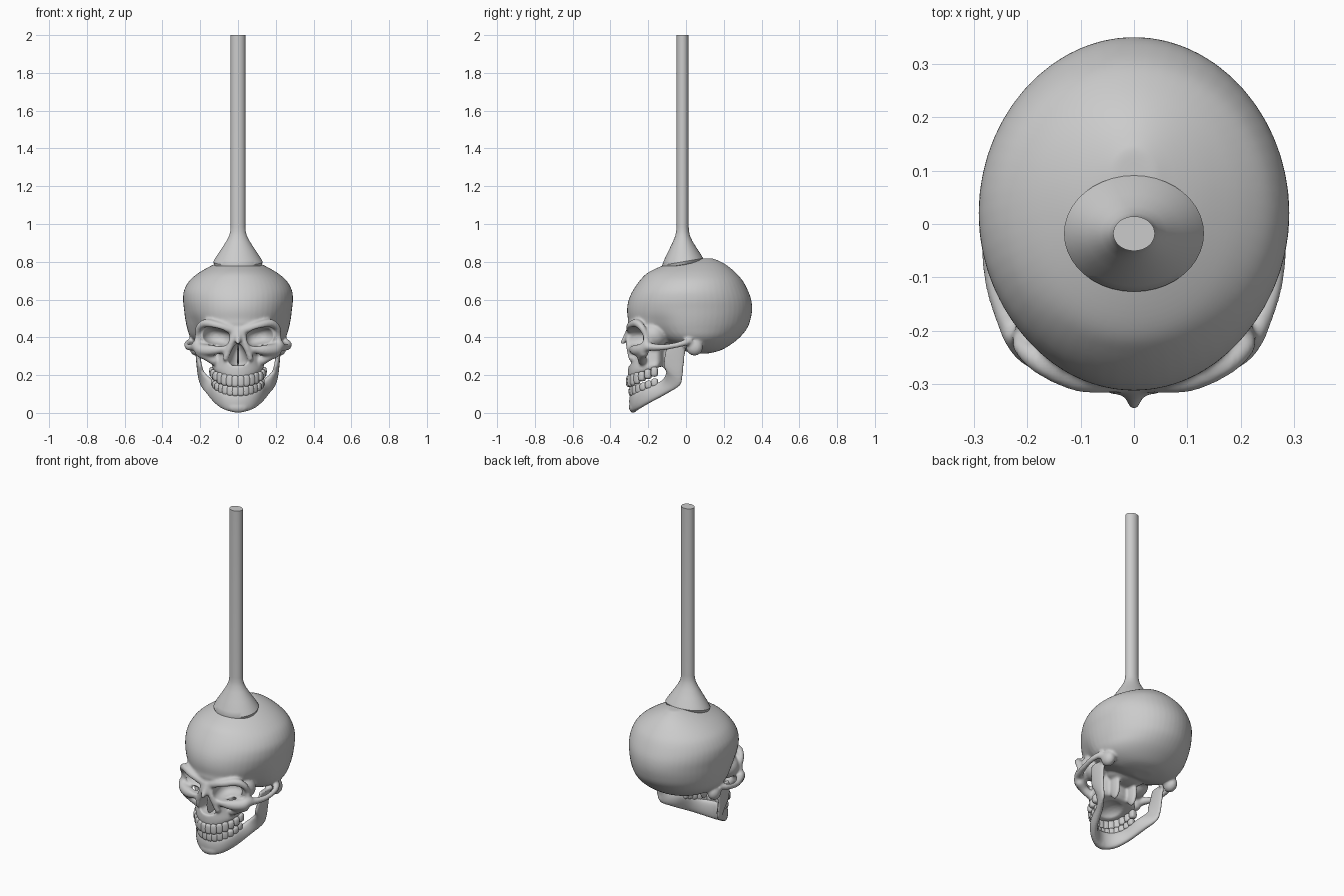
import bpy, bmesh, math
from mathutils import Matrix, Vector

if "Cube" in bpy.data.objects:
    bpy.data.objects.remove(bpy.data.objects["Cube"])


def spline(rows, n):
    """Catmull-Rom through rows of numbers, n steps per segment."""
    out = []
    for i in range(len(rows) - 1):
        p0, p1 = rows[max(i - 1, 0)], rows[i]
        p2, p3 = rows[i + 1], rows[min(i + 2, len(rows) - 1)]
        for s in range(n):
            t = s / n
            out.append([.5 * (2*b + (c - a)*t + (2*a - 5*b + 4*c - d)*t*t + (3*b - a - 3*c + d)*t**3)
                        for a, b, c, d in zip(p0, p1, p2, p3)])
    return out + [list(rows[-1])]


def skin(bm, rings):
    for r, q in zip(rings, rings[1:]):
        for i in range(len(r)):
            j = (i + 1) % len(r)
            bm.faces.new((r[i], r[j], q[j], q[i]))
    bm.faces.new(rings[0])
    bm.faces.new(rings[-1])
    return [v for r in rings for v in r]


def loft(bm, rows, n=5, seg=56):
    """Horizontal slices: z, front y, widest y, back y, half width."""
    rings = []
    for z, yf, yc, yb, w in spline(rows, n):
        ring = []
        for i in range(seg):
            a = 2 * math.pi * i / seg
            c = math.cos(a)
            ring.append(bm.verts.new((w * math.sin(a), yc + c * (yc - yf if c < 0 else yb - yc), z)))
        rings.append(ring)
    return skin(bm, rings)


def blob(bm, loc, size, ry=0, rz=0, power=1, sub=3):
    """Ellipsoid (boxier when power < 1), mirrored when off centre."""
    for sx in ((1, -1) if abs(loc[0]) > 1e-6 else (1,)):
        m = (Matrix.Diagonal((sx, 1, 1, 1)) @ Matrix.Translation(loc) @ Matrix.Rotation(rz, 4, 'Z')
             @ Matrix.Rotation(ry, 4, 'Y') @ Matrix.Diagonal((*size, 1)))
        for v in bmesh.ops.create_icosphere(bm, subdivisions=sub, radius=1)['verts']:
            v.co = m @ Vector([math.copysign(abs(c) ** power, c) for c in v.co])


def bone(bm, pts, n=6):
    """Rounded bar along x, y, z, radius points."""
    for x, y, z, r in spline(pts, n):
        blob(bm, (x, y, z), (r, r, r), sub=2)


def finish(name, bm, angle=40):
    bmesh.ops.recalc_face_normals(bm, faces=bm.faces)
    me = bpy.data.meshes.new(name)
    bm.to_mesh(me)
    bm.free()
    for p in me.polygons:
        p.use_smooth = True
    me.set_sharp_from_angle(angle=math.radians(angle))
    ob = bpy.data.objects.new(name, me)
    bpy.context.scene.collection.objects.link(ob)
    return ob


def remesh(ob, size):
    m = ob.modifiers.new("fuse", 'REMESH')
    m.mode = 'VOXEL'
    m.voxel_size = size
    m.use_smooth_shade = True


def soften(ob, count):
    m = ob.modifiers.new("soften", 'SMOOTH')
    m.factor = .5
    m.iterations = count


# cranium
bm = bmesh.new()
for v in loft(bm, [
        (.315, .03, .07, .12, .05), (.33, -.01, .06, .18, .14), (.36, -.09, .04, .235, .21),
        (.40, -.20, .03, .285, .252), (.45, -.298, .02, .325, .27), (.50, -.308, .02, .343, .28),
        (.55, -.312, .02, .35, .286), (.60, -.303, .02, .345, .291), (.65, -.28, .02, .327, .285),
        (.70, -.245, .03, .30, .257), (.74, -.205, .04, .265, .21), (.775, -.135, .05, .225, .15),
        (.80, -.06, .06, .185, .095), (.818, .04, .09, .14, .04)]):
    v.co.x *= 1 - .15 * math.exp(-((v.co.y + .16) / .08) ** 2 - ((v.co.z - .42) / .08) ** 2)

# upper jaw block, rising towards the back
for v in loft(bm, [(.185, -.305, -.16, -.12, .13), (.22, -.307, -.16, -.12, .14),
                   (.27, -.303, -.16, -.11, .132), (.32, -.298, -.16, -.11, .125),
                   (.38, -.302, -.16, -.1, .12), (.45, -.30, -.16, -.1, .12)]):
    if v.co.z < .27:
        v.co.z += (.27 - v.co.z) / .085 * .35 * (v.co.y + .305)

# socket walls, mastoids, pterygoids, skull base
blob(bm, (.14, -.17, .41), (.085, .075, .075))
blob(bm, (.222, .045, .347), (.035, .045, .045))
blob(bm, (.06, -.09, .29), (.018, .04, .08))
blob(bm, (0, -.07, .365), (.11, .1, .045))
# brow and outer eye rim, nose, cheek, cheek arch
bone(bm, [(.02, -.295, .435, .022), (.10, -.293, .46, .023), (.17, -.262, .475, .023),
          (.207, -.232, .45, .019), (.215, -.213, .405, .015), (.215, -.213, .355, .022)])
bone(bm, [(0, -.297, .435, .022), (0, -.315, .40, .019), (0, -.337, .372, .013)])
bone(bm, [(.018, -.30, .42, .02), (.04, -.30, .36, .02), (.066, -.29, .29, .016)])
bone(bm, [(.222, -.208, .36, .024), (.195, -.23, .335, .034), (.14, -.265, .332, .03), (.07, -.285, .34, .02)])
bone(bm, [(.2, -.225, .32, .028), (.165, -.235, .30, .025), (.125, -.23, .275, .025)])
bone(bm, [(.225, -.205, .35, .024), (.258, -.13, .347, .018), (.27, -.06, .357, .016),
          (.263, -.01, .37, .018), (.23, .035, .385, .022)])
skull = finish("skull", bm)

# eye, nose, ear and palate hollows
bm = bmesh.new()
blob(bm, (.121, -.285, .403), (.079, .115, .048), ry=-.2, rz=.2, power=.8)
blob(bm, (.29, .04, .385), (.06, .011, .011))
blob(bm, (0, -.185, .185), (.092, .088, .065))
loft(bm, [(.25, -.37, -.30, -.22, .022), (.262, -.37, -.30, -.22, .046), (.285, -.37, -.30, -.22, .05),
          (.33, -.37, -.30, -.22, .034), (.366, -.35, -.30, -.23, .012)], seg=32)
hollows = finish("hollow_cutter", bm)
hollows.hide_render = True
hollows.hide_viewport = False
hollows.display_type = 'WIRE'

remesh(skull, .007)
cut = skull.modifiers.new("hollows", 'BOOLEAN')
cut.operation = 'DIFFERENCE'
cut.solver = 'EXACT'
cut.object = hollows
remesh(skull, .006)
soften(skull, 6)

# nasal septum
bm = bmesh.new()
blob(bm, (0, -.255, .305), (.006, .045, .065))
finish("nasal_septum", bm)

# lower jaw: lower/rear edge, upper/front edge, half thickness
half = [(0, -.278, .002, 0, -.28, .11, .022), (.06, -.26, .013, .07, -.258, .115, .022),
        (.112, -.203, .046, .112, -.21, .135, .02), (.163, -.1, .103, .135, -.13, .17, .019),
        (.192, -.032, .145, .182, -.105, .215, .015), (.204, -.017, .2, .199, -.118, .25, .014),
        (.21, -.008, .29, .212, -.112, .31, .013), (.212, .002, .36, .218, -.1, .365, .013)]
mirrored = [(-a, b, c, -d, e, f, g) for a, b, c, d, e, f, g in half[:0:-1]]
path = spline(mirrored + half, 6)
bm = bmesh.new()
rings = []
for i, s in enumerate(path):
    mids = [(Vector(q[:3]) + Vector(q[3:6])) / 2 for q in (path[max(i - 1, 0)], s, path[min(i + 1, len(path) - 1)])]
    h = (Vector(s[3:6]) - Vector(s[:3])) / 2
    n = h.cross(mids[2] - mids[0]).normalized() * s[6]
    ring = []
    for k in range(20):
        a = 2 * math.pi * k / 20
        c, d = math.cos(a), math.sin(a)
        ring.append(bm.verts.new(mids[1] + h * c + n * math.copysign(abs(d) ** .7, d)))
    rings.append(ring)
skin(bm, rings)
blob(bm, (0, -.28, .03), (.055, .022, .03))
blob(bm, (.212, -.008, .36), (.026, .016, .02))
jaw = finish("lower_jaw", bm)
remesh(jaw, .006)
soften(jaw, 5)


# teeth along both arches
def teeth(name, width, front, z0, high):
    bm = bmesh.new()
    for i in range(7):
        a = math.radians((i + .5) * 90 / 7)
        y = -.15 + (front + .15) * math.cos(a)
        molar = i > 3
        blob(bm, (width * math.sin(a), y, z0 + .37 * (y - front)),
             (.0185, .02 if molar else .014, high * (.85 if molar else 1)), rz=a, power=.65)
    return finish(name, bm, 80)


teeth("upper_teeth", .133, -.304, .167, .031)
teeth("lower_teeth", .122, -.29, .114, .026)

# rod with flared, slanted foot
bm = bmesh.new()
profile = [(.1, .77), (.126, .785), (.131, .8), (.118, .823), (.09, .865), (.062, .908),
           (.047, .937), (.041, .96), (.039, .985), (.039, 2.0)]
rings = []
for r, z in profile:
    ring = []
    for k in range(40):
        a = 2 * math.pi * k / 40
        y = r * .83 * math.sin(a)
        slant = .17 * y * min(1, max(0, (.95 - z) / .15))
        ring.append(bm.verts.new((r * math.cos(a), y - .018, z + slant)))
    rings.append(ring)
skin(bm, rings)
finish("rod", bm)
